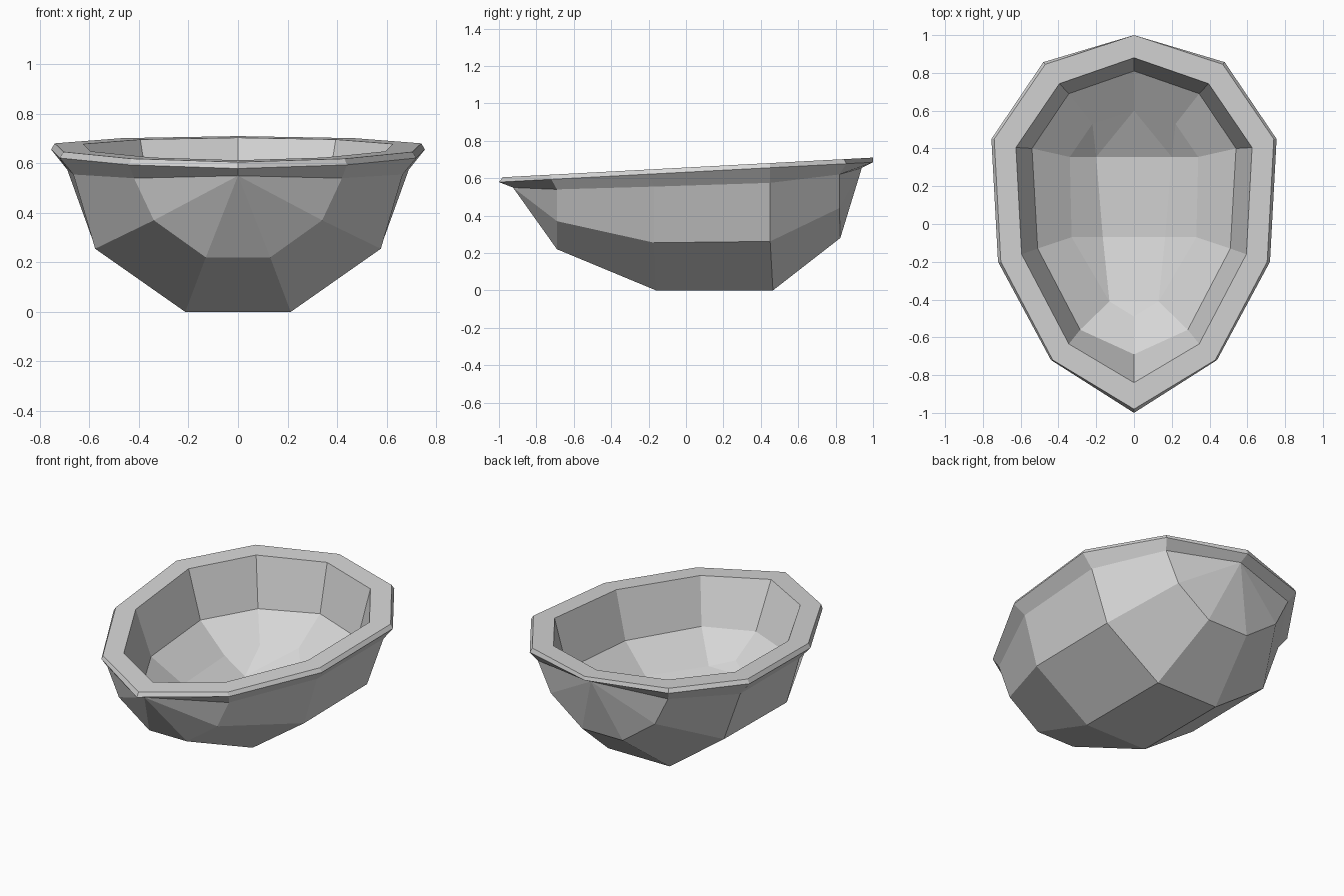
import bpy
import bmesh

cube = bpy.data.objects.get("Cube")
if cube:
    bpy.data.objects.remove(cube, do_unlink=True)

grey = bpy.data.materials.new("light_grey")
grey.use_nodes = True
color = (0.67, 0.67, 0.67, 1)
grey.diffuse_color = color
grey.node_tree.nodes["Principled BSDF"].inputs["Base Color"].default_value = color

bm = bmesh.new()


def ring(half):
    """Closed loop of ten verts from six (x, y, z) points, front tip to back tip."""
    right = [bm.verts.new(p) for p in half]
    left = [bm.verts.new((-x, y, z)) for x, y, z in half[-2:0:-1]]
    return right + left


def tilted(half, height):
    """Put plan points on the plane of the rim, which rises to the back."""
    return [(x, y, height + 0.053 * y) for x, y in half]


def bridge(a, b):
    n = len(a)
    for i in range(n):
        j = (i + 1) % n
        bm.faces.new((a[i], a[j], b[j], b[i]))


def pair(x, y, z):
    return bm.verts.new((x, y, z)), bm.verts.new((-x, y, z))


def sides(loop):
    """The four verts on each side of a loop, front to back."""
    return loop[1:5], loop[:5:-1]


def strip(front, back, a, b):
    """Two rows of verts joined by quads, with a triangle to each tip."""
    bm.faces.new((front, a[0], b[0]))
    for i in range(3):
        bm.faces.new((a[i], a[i + 1], b[i + 1], b[i]))
    bm.faces.new((a[3], back, b[3]))


# Rim: outer edge, bevelled top edge and opening
outer = ring(tilted([(0, -1), (0.44, -0.72), (0.72, -0.2),
                     (0.755, 0.45), (0.48, 0.857), (0, 1)], 0.632))
top = ring(tilted([(0, -0.98), (0.43, -0.72), (0.705, -0.2),
                   (0.74, 0.45), (0.47, 0.845), (0, 1)], 0.657))
opening = ring(tilted([(0, -0.84), (0.345, -0.635), (0.595, -0.16),
                       (0.625, 0.405), (0.395, 0.743), (0, 0.88)], 0.657))

# Inner wall and the edge of the basin floor
wall = ring([(0, -0.69, 0.345), (0.285, -0.56, 0.35), (0.51, -0.13, 0.365),
             (0.54, 0.4, 0.382), (0.345, 0.69, 0.395), (0, 0.81, 0.41)])
basin = ring([(0, -0.49, 0.24), (0.13, -0.41, 0.2), (0.33, -0.07, 0.215),
              (0.34, 0.355, 0.23), (0.22, 0.53, 0.26), (0, 0.6, 0.275)])

# Underside of the rim, where the body begins
body = ring([(0, -0.925, 0.55), (0.42, -0.69, 0.54), (0.665, -0.17, 0.555),
             (0.69, 0.45, 0.575), (0.45, 0.82, 0.62), (0, 0.94, 0.655)])

for a, b in ((body, outer), (outer, top), (top, opening), (opening, wall), (wall, basin)):
    bridge(a, b)

# Basin floor
near, far = pair(0.165, -0.07, 0.12), pair(0.2, 0.355, 0.14)
for e, f, b in zip(sides(basin), near, far):
    bm.faces.new((e[0], e[1], f))
    bm.faces.new((e[1], e[2], b, f))
    bm.faces.new((e[2], e[3], b))
    bm.faces.new((e[3], basin[5], b))
bm.faces.new((basin[0], basin[1], basin[9]))
bm.faces.new((basin[1], near[0], near[1], basin[9]))
bm.faces.new((near[0], far[0], far[1], near[1]))
bm.faces.new((far[0], basin[5], far[1]))

# Faceted half-egg body with a flat base
middle = [pair(0.34, -0.69, 0.37), pair(0.577, -0.17, 0.255),
          pair(0.577, 0.45, 0.262), pair(0.36, 0.82, 0.44)]
lower = [pair(0.13, -0.69, 0.22), pair(0.213, -0.16, 0),
         pair(0.213, 0.465, 0), pair(0.14, 0.825, 0.28)]
front, back = body[0], body[5]
for s, edge in enumerate(sides(body)):
    m, low = [p[s] for p in middle], [p[s] for p in lower]
    strip(front, back, edge, m)
    strip(front, back, m, low)
for a, b in zip(lower, lower[1:]):
    bm.faces.new((a[0], b[0], b[1], a[1]))
bm.faces.new((front, *lower[0]))
bm.faces.new((back, *lower[3]))

bmesh.ops.recalc_face_normals(bm, faces=bm.faces[:])
mesh = bpy.data.meshes.new("basin")
bm.to_mesh(mesh)
bm.free()
mesh.materials.append(grey)
obj = bpy.data.objects.new("basin", mesh)
bpy.context.collection.objects.link(obj)
